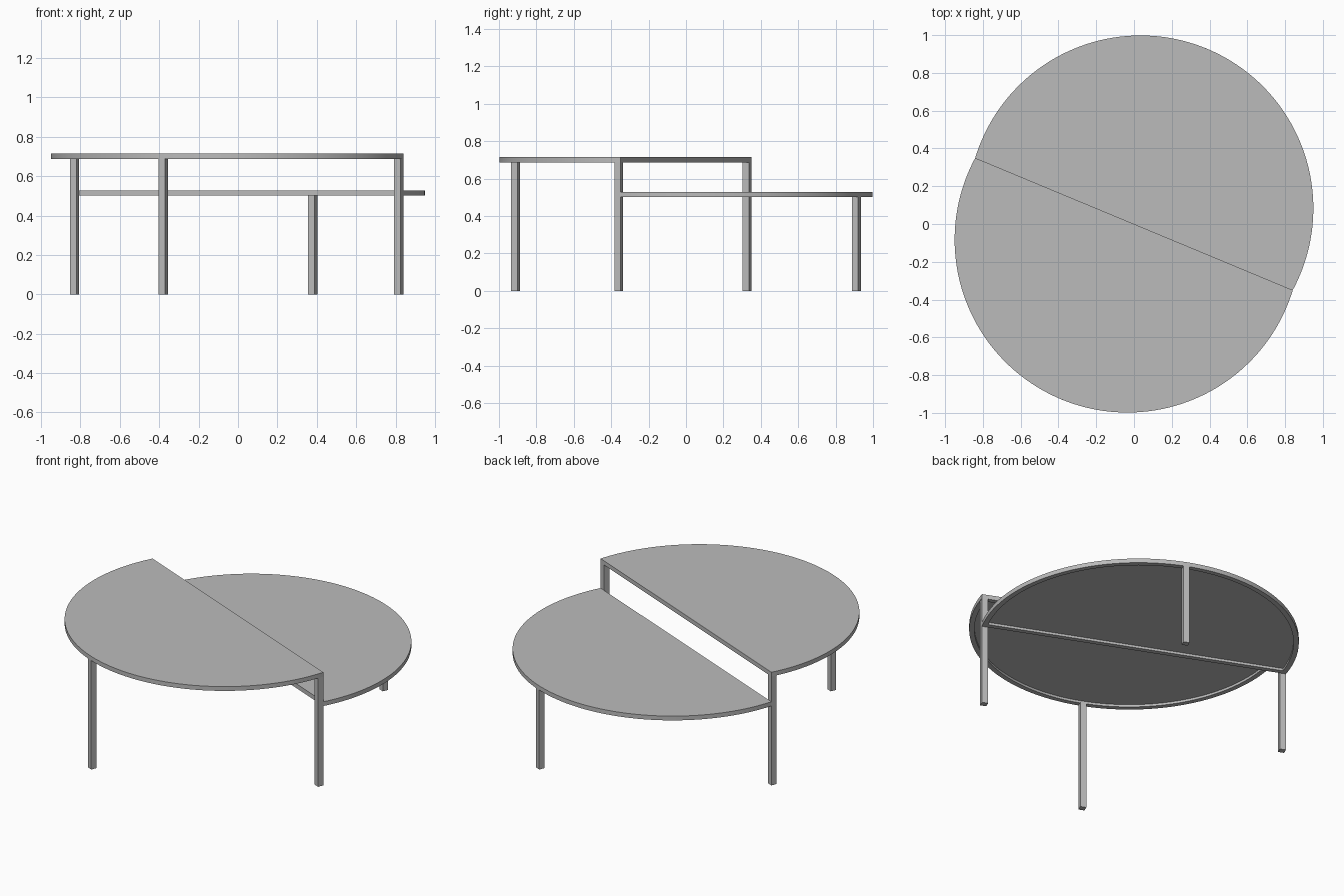
import bpy, bmesh, math
from mathutils import Matrix

cube = bpy.data.objects.get("Cube")
if cube:
    bpy.data.objects.remove(cube)

RADIUS = 0.915      # curve of each top
OFFSET = 0.09       # curve centre, measured from the straight edge
THICK = 0.027
RIM = 0.03
LEG = 0.036
TURN = math.radians(-22.6)   # direction of the straight edge
HIGH, LOW = 0.714, 0.528

grey = bpy.data.materials.new("grey metal")
grey.use_nodes = True
colour = (0.5, 0.5, 0.5, 1)
grey.diffuse_color = colour
grey.node_tree.nodes["Principled BSDF"].inputs["Base Color"].default_value = colour


def finish(name, bm, turn):
    bmesh.ops.rotate(bm, verts=bm.verts, matrix=Matrix.Rotation(turn, 3, 'Z'))
    mesh = bpy.data.meshes.new(name)
    bm.to_mesh(mesh)
    bm.free()
    mesh.materials.append(grey)
    obj = bpy.data.objects.new(name, mesh)
    bpy.context.collection.objects.link(obj)
    bpy.ops.object.select_all(action='DESELECT')
    obj.select_set(True)
    bpy.context.view_layer.objects.active = obj
    bpy.ops.object.shade_smooth_by_angle(angle=math.radians(30))


def table_top(name, top, turn, steps=120):
    """Cut disc with a rim around a recessed underside."""
    bm = bmesh.new()
    dip = math.asin(OFFSET / RADIUS)
    ring = []
    for i in range(steps + 1):
        a = -dip + (math.pi + 2 * dip) * i / steps
        ring.append(bm.verts.new((RADIUS * math.cos(a),
                                  OFFSET + RADIUS * math.sin(a), top - THICK)))
    base = bm.faces.new(ring)
    bmesh.ops.solidify  # solid made by extruding the outline upward
    upper = bmesh.ops.extrude_face_region(bm, geom=[base], use_keep_orig=True)["geom"]
    bmesh.ops.translate(bm, vec=(0, 0, THICK),
                        verts=[g for g in upper if isinstance(g, bmesh.types.BMVert)])
    bmesh.ops.recalc_face_normals(bm, faces=bm.faces)
    under = [f for f in bm.faces if f.normal.z < -0.9]
    # Flat border first, then the recess walls
    bmesh.ops.inset_individual(bm, faces=under, thickness=RIM, use_even_offset=True)
    recess = bmesh.ops.extrude_discrete_faces(bm, faces=[])["faces"] or under
    walls = bmesh.ops.extrude_face_region(bm, geom=recess)["geom"]
    bmesh.ops.delete(bm, geom=[f for f in recess if f.is_valid], context='FACES_ONLY')
    bmesh.ops.translate(bm, vec=(0, 0, 0.015),
                        verts=[g for g in walls if isinstance(g, bmesh.types.BMVert)])
    bmesh.ops.recalc_face_normals(bm, faces=bm.faces)
    finish(name, bm, turn)


def leg(name, along, out, height, turn):
    bm = bmesh.new()
    bmesh.ops.create_cube(bm, size=1)
    bmesh.ops.scale(bm, vec=(LEG, LEG, height), verts=bm.verts)
    bmesh.ops.translate(bm, vec=(along, out, height / 2), verts=bm.verts)
    finish(name, bm, turn)


# Two tops, back to back along the straight edge
front, back = TURN + math.pi, TURN
table_top("upper_top", HIGH, front)
table_top("lower_top", LOW, back)

# One leg under the middle of each curve
reach = OFFSET + RADIUS - LEG / 2
leg("front_leg", 0, reach, HIGH - THICK + 0.002, front)
leg("back_leg", 0, reach, LOW - THICK + 0.002, back)

# Shared legs at the ends of the straight edge
for side, name in ((-1, "left_leg"), (1, "right_leg")):
    leg(name, side * 0.892, LEG / 2, HIGH - THICK + 0.002, front)
